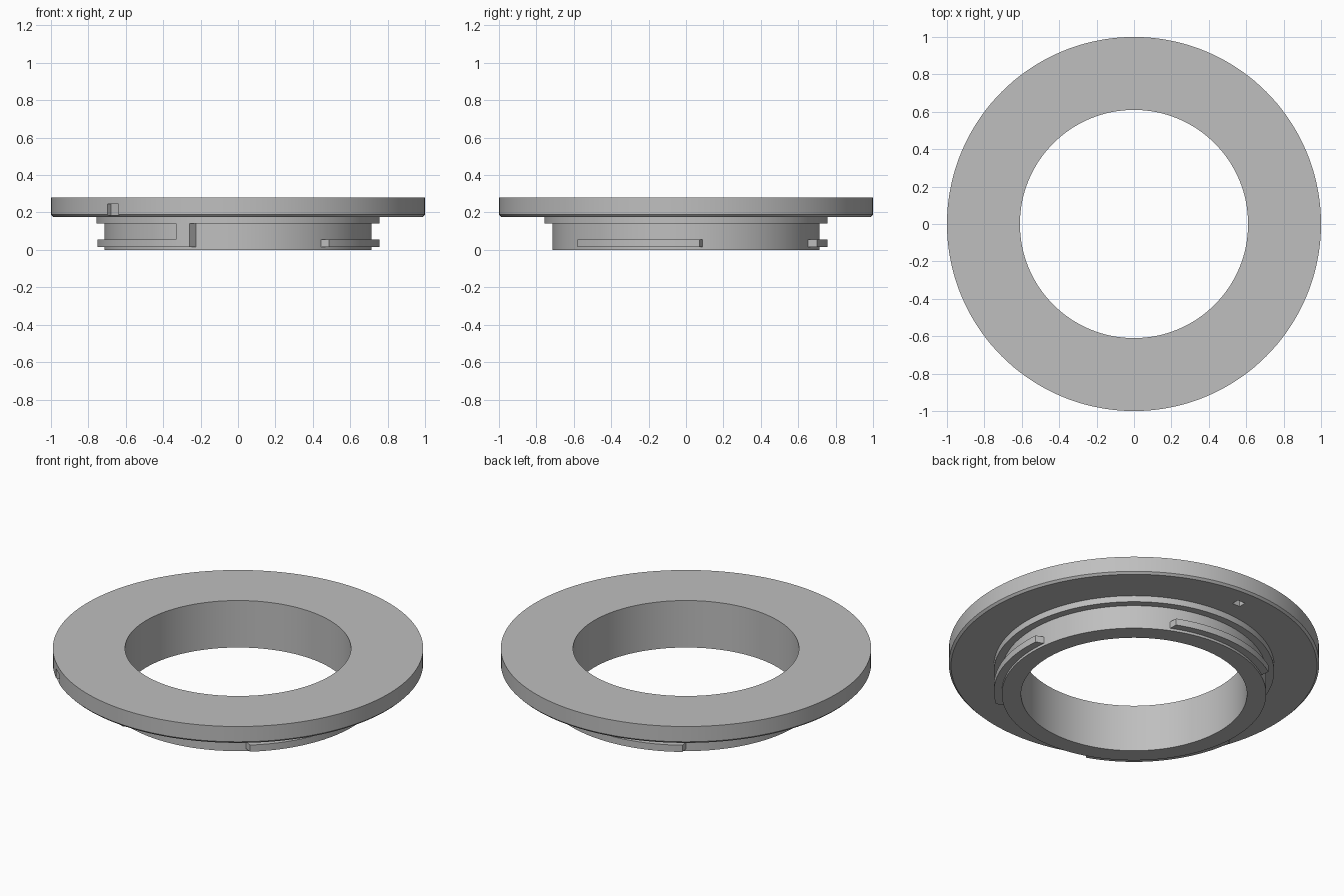
import bpy, bmesh
from math import radians, sin, cos, pi
from mathutils import Matrix

cube = bpy.data.objects.get("Cube")
if cube:
    bpy.data.objects.remove(cube, do_unlink=True)

SEGMENTS = 144
R_BORE, R_BARREL, R_LUG, R_FLANGE = 0.61, 0.714, 0.757, 1.0
Z_LIP, Z_FLANGE, Z_TOP = 0.14, 0.177, 0.28
CHAMFER = 0.012

metal = bpy.data.materials.new("grey metal")
metal.use_nodes = True
grey = (0.52, 0.52, 0.52, 1)
metal.diffuse_color = grey
metal.node_tree.nodes["Principled BSDF"].inputs["Base Color"].default_value = grey


def make_object(name, bm):
    bmesh.ops.recalc_face_normals(bm, faces=bm.faces)
    mesh = bpy.data.meshes.new(name)
    bm.to_mesh(mesh)
    bm.free()
    mesh.materials.append(metal)
    obj = bpy.data.objects.new(name, mesh)
    bpy.context.collection.objects.link(obj)
    return obj


def revolve(name, profile):
    """Full turn of a closed (radius, height) profile."""
    bm = bmesh.new()
    verts = [bm.verts.new((r, 0, z)) for r, z in profile]
    edges = [bm.edges.new((v, verts[i - 1])) for i, v in enumerate(verts)]
    bmesh.ops.spin(bm, geom=verts + edges, cent=(0, 0, 0), axis=(0, 0, 1),
                   angle=2 * pi, steps=SEGMENTS, use_merge=True)
    bmesh.ops.remove_doubles(bm, verts=bm.verts, dist=1e-5)
    return make_object(name, bm)


def arc_block(name, start, end, z0, z1, flare_start=2.0, flare_end=2.0):
    """Curved block on the barrel; its ends widen towards the barrel."""
    r_in = R_BARREL - 0.01
    steps = max(2, round((end - start) / 2.5))
    bm = bmesh.new()
    rings = []
    for i in range(steps + 1):
        t = i / steps
        outer = radians(start + (end - start) * t)
        inner = radians(start - flare_start + (end - start + flare_start + flare_end) * t)
        rings.append([bm.verts.new((r * cos(a), r * sin(a), z)) for r, a, z in
                      ((r_in, inner, z0), (R_LUG, outer, z0),
                       (R_LUG, outer, z1), (r_in, inner, z1))])
    for a, b in zip(rings, rings[1:]):
        for k in range(4):
            bm.faces.new((a[k - 1], a[k], b[k], b[k - 1]))
    bm.faces.new(rings[0])
    bm.faces.new(rings[-1])
    return make_object(name, bm)


def cut_pocket(target, name, radius, angle, z, size):
    """Cut a box pocket, with size as radial, tangential, vertical."""
    bm = bmesh.new()
    turn = Matrix.Rotation(radians(angle), 4, 'Z')
    bmesh.ops.create_cube(bm, size=1, matrix=turn @ Matrix.Translation((radius, 0, z))
                          @ Matrix.Diagonal((*size, 1)))
    cutter = make_object(name, bm)
    cutter.hide_render = True
    mod = target.modifiers.new(name, 'BOOLEAN')
    mod.operation = 'DIFFERENCE'
    mod.solver = 'EXACT'
    mod.object = cutter
    bpy.context.view_layer.objects.active = target
    bpy.ops.object.modifier_apply(modifier=name)
    bpy.data.objects.remove(cutter, do_unlink=True)


# Ring: barrel, lip and chamfered flange around one bore
ring = revolve("adapter_ring", [
    (R_BORE, 0), (R_BARREL, 0), (R_BARREL, Z_LIP), (R_LUG, Z_LIP),
    (R_LUG, Z_FLANGE), (R_FLANGE - CHAMFER, Z_FLANGE),
    (R_FLANGE, Z_FLANGE + CHAMFER), (R_FLANGE, Z_TOP), (R_BORE, Z_TOP)])

# Index mark in the rim and lock pin pocket under the flange
cut_pocket(ring, "rim_mark", 1.0, 228, 0.215, (0.06, 0.08, 0.06))
cut_pocket(ring, "pin_pocket", 0.88, 90, Z_FLANGE, (0.045, 0.05, 0.1))

# Three bayonet lugs, and the stop that joins one of them to the lip
parts = [ring]
for side, start, end in (("left", -50, 5.5), ("back", 67.5, 123.5), ("right", 187, 250)):
    parts.append(arc_block(side + "_bayonet_lug", start, end, 0.015, 0.055))
parts.append(arc_block("bayonet_stop", 244, 250, 0.055, Z_LIP, flare_start=0))

# Smooth round walls with crisp edges
bpy.ops.object.select_all(action='DESELECT')
for obj in parts:
    obj.select_set(True)
bpy.context.view_layer.objects.active = ring
bpy.ops.object.shade_smooth_by_angle(angle=radians(30))
